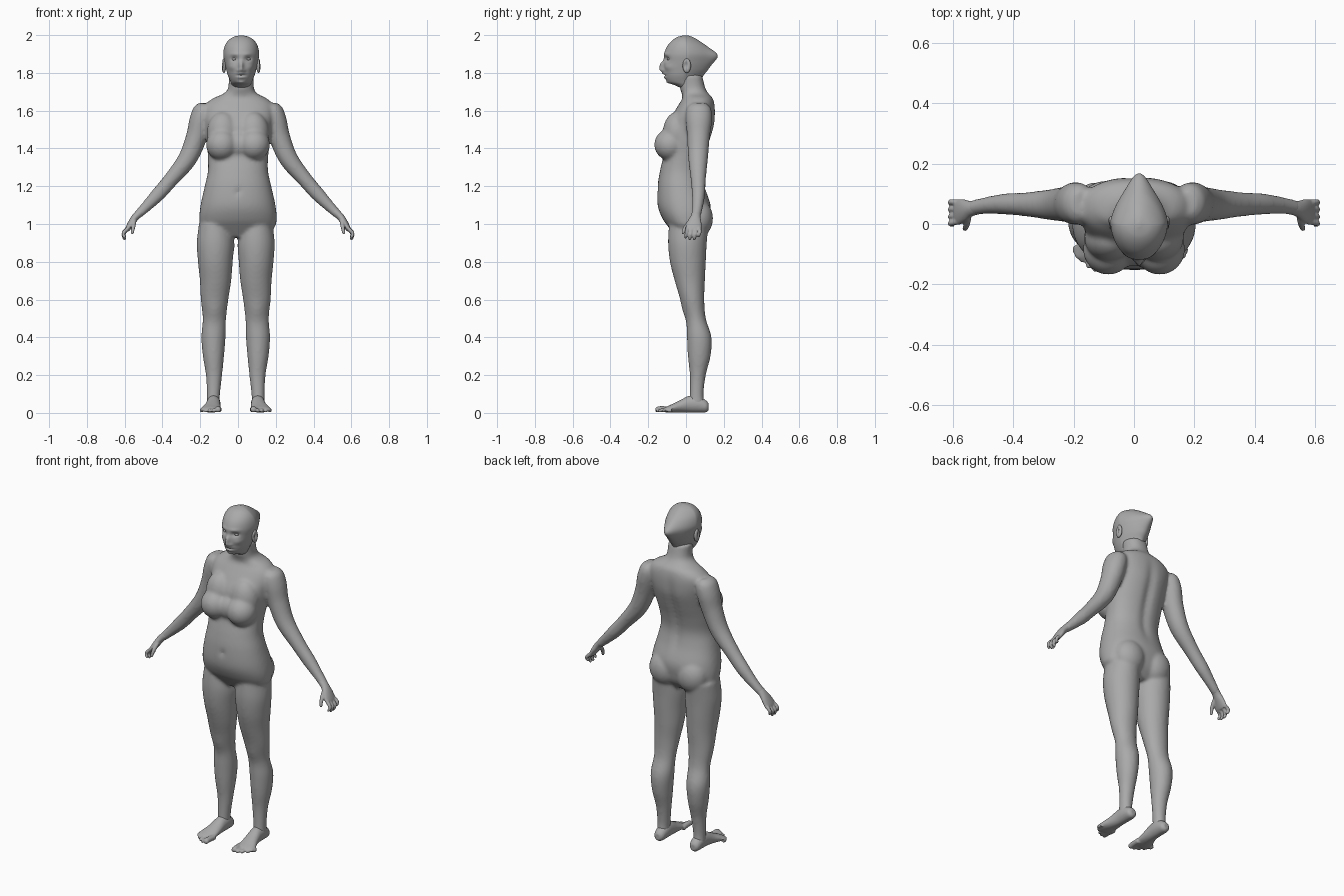
import bpy
import bmesh
from math import cos, sin, pi, exp, copysign
from mathutils import Vector, Matrix

cube = bpy.data.objects.get("Cube")
if cube:
    bpy.data.objects.remove(cube, do_unlink=True)

GREY = (0.4, 0.4, 0.4, 1)
clay = bpy.data.materials.new("clay grey")
clay.use_nodes = True
clay.diffuse_color = GREY
clay.node_tree.nodes["Principled BSDF"].inputs["Base Color"].default_value = GREY

X, Y, Z = Vector((1, 0, 0)), Vector((0, 1, 0)), Vector((0, 0, 1))


def spline(rows, steps=6):
    """Smoothly interpolate a table of section rows."""
    out, last = [], len(rows) - 1
    for i in range(last):
        quad = [rows[max(0, min(last, i + k))] for k in (-1, 0, 1, 2)]
        for s in range(steps):
            t = s / steps
            out.append([b + 0.5 * t * (c - a + t * (2 * a - 5 * b + 4 * c - d
                        + t * (3 * (b - c) + d - a))) for a, b, c, d in zip(*quad)])
    out.append(list(rows[last]))
    return out


def loft(bm, rows, plane=None, sides=32, power=1.0, taper=0.0, steps=6):
    """Skin rounded sections (x, y, z, half width, half depth) along a path."""
    rows = spline(rows, steps)
    points = [Vector(r[:3]) for r in rows]
    rings = []
    for i, (p, r) in enumerate(zip(points, rows)):
        if plane:
            u, v = plane
        else:
            t = (points[min(i + 1, len(points) - 1)] - points[max(i - 1, 0)]).normalized()
            v = (Y - t * Y.dot(t)).normalized()
            u = v.cross(t)
        ring = []
        for j in range(sides):
            c, s = cos(2 * pi * j / sides), sin(2 * pi * j / sides)
            c = copysign(abs(c) ** power, c) * (1 - taper * max(0, s))
            s = copysign(abs(s) ** power, s)
            ring.append(bm.verts.new(p + u * (max(r[3], 0.002) * c) + v * (max(r[4], 0.002) * s)))
        rings.append(ring)
    for a, b in zip(rings, rings[1:]):
        for j in range(sides):
            k = (j + 1) % sides
            bm.faces.new((a[j], a[k], b[k], b[j]))
    bm.faces.new(rings[0][::-1])
    bm.faces.new(rings[-1])


def stack(bm, rows, **options):
    """Loft level sections given as (x, z, half width, front y, back y)."""
    loft(bm, [(x, (f + b) / 2, z, w, (b - f) / 2) for x, z, w, f, b in rows],
         plane=(X, Y), **options)


def ball(bm, centre, radii):
    bmesh.ops.create_uvsphere(bm, u_segments=32, v_segments=20, radius=1,
                              matrix=Matrix.LocRotScale(Vector(centre), None, Vector(radii)))


def push(bm, centre, reach, offset):
    """Soft sculpt: drag the surface near a point."""
    centre, offset = Vector(centre), Vector(offset)
    for v in bm.verts:
        d = v.co - centre
        v.co += offset * exp(-sum((q / r) ** 2 for q, r in zip(d, reach)))


def mirror(bm, start=0):
    """Copy everything made since start to the other side."""
    verts = set(list(bm.verts)[start:])
    faces = [f for f in bm.faces if f.verts[0] in verts]
    copy = bmesh.ops.duplicate(bm, geom=list(verts) + faces)
    new = [g for g in copy["geom"] if isinstance(g, bmesh.types.BMVert)]
    bmesh.ops.scale(bm, vec=(-1, 1, 1), verts=new)


def finish(name, bm, voxel=0, smooth=0):
    bmesh.ops.recalc_face_normals(bm, faces=bm.faces)
    mesh = bpy.data.meshes.new(name)
    bm.to_mesh(mesh)
    bm.free()
    mesh.materials.append(clay)
    for p in mesh.polygons:
        p.use_smooth = True
    ob = bpy.data.objects.new(name, mesh)
    bpy.context.scene.collection.objects.link(ob)
    if voxel:
        fuse = ob.modifiers.new("fuse", "REMESH")
        fuse.mode = "VOXEL"
        fuse.voxel_size = voxel
        fuse.use_smooth_shade = True
        soften = ob.modifiers.new("soften", "SMOOTH")
        soften.factor = 0.5
        soften.iterations = smooth
    return ob


# Legs
LEAN = -0.012
body = bmesh.new()
stack(body, [(.11, 1.0, .085, -.09, .12), (.108, .9, .098, -.095, .11),
             (.108, .8, .092, -.085, .105), (.107, .7, .083, -.06, .1),
             (.112, .6, .073, -.03, .097), (.113, .5, .062, 0, .105),
             (.118, .4, .064, .005, .135), (.118, .3, .056, .01, .13),
             (.115, .2, .043, .02, .105), (.118, .1, .035, .02, .093),
             (.12, .04, .034, .015, .1)])
push(body, (.113, 0, .54), (.04, .05, .05), (0, -.008, 0))
mirror(body)
bmesh.ops.translate(body, vec=(LEAN, 0, 0), verts=body.verts)

# Torso and neck
stack(body, [(0, .93, .1, -.05, .07), (0, .98, .19, -.09, .11),
             (0, 1.03, .204, -.125, .125), (0, 1.1, .198, -.15, .13),
             (0, 1.2, .176, -.15, .1), (0, 1.28, .159, -.138, .088),
             (0, 1.36, .16, -.12, .102), (.003, 1.44, .167, -.112, .127),
             (.004, 1.52, .175, -.1, .15), (.005, 1.58, .185, -.07, .155),
             (.006, 1.63, .18, -.04, .152), (.01, 1.665, .142, -.02, .142),
             (.013, 1.69, .09, -.022, .12), (.016, 1.72, .068, -.032, .102),
             (.017, 1.79, .066, -.04, .085)], sides=64, power=.9)
for z in (1.25, 1.35, 1.45, 1.55):
    push(body, (0, .12, z), (.025, .06, .07), (0, -.012, 0))
push(body, (0, -.15, 1.17), (.012, .03, .015), (0, .012, 0))

# Paired bust, seat and arms
start = len(body.verts)
ball(body, (.085, -.083, 1.42), (.084, .085, .084))
ball(body, (.08, -.045, 1.48), (.085, .078, .115))
ball(body, (.09, .065, 1.03), (.092, .078, .1))
loft(body, [(.175, .068, 1.638, .03, .04), (.18, .068, 1.61, .053, .065),
            (.197, .068, 1.55, .06, .07), (.22, .066, 1.46, .056, .06),
            (.268, .064, 1.345, .05, .052), (.355, .065, 1.235, .04, .04),
            (.425, .066, 1.155, .037, .035), (.49, .061, 1.088, .028, .028),
            (.54, .052, 1.04, .021, .025)])
mirror(body, start)
ball(body, (0, -.075, 1.42), (.08, .065, .075))
finish("body", body, .009, 7)

# Hands
FINGERS = ((.073, .93), (.05, .915), (.026, .915), (.004, .925))
for side, label in ((1, "left"), (-1, "right")):
    hand = bmesh.new()
    loft(hand, [(.51, .057, 1.068, .022, .024), (.54, .051, 1.04, .02, .026),
                (.562, .045, 1.01, .018, .037), (.585, .039, .972, .013, .043),
                (.589, .039, .965, .006, .03)])
    for y, tip in FINGERS:
        mid = (tip + .975) / 2
        loft(hand, [(.575, y * .85 + .006, .985, .01, .01), (.602, y, mid + .008, .01, .01),
                    (.607, y - .003, mid - .006, .009, .009), (.6, y - .006, tip + .006, .008, .008),
                    (.597, y - .007, tip, .004, .004)], sides=12)
    loft(hand, [(.55, .035, 1.025, .014, .014), (.552, .01, 1.0, .012, .012),
                (.556, -.008, .975, .01, .01), (.56, -.016, .952, .008, .008),
                (.561, -.018, .946, .004, .004)], sides=12)
    bmesh.ops.scale(hand, vec=(side, 1, 1), verts=hand.verts)
    finish(label + "_hand", hand, .004, 3)

# Feet
for side, label in ((1, "left"), (-1, "right")):
    foot = bmesh.new()
    loft(foot, [(.117, .12, .032, .015, .018), (.117, .105, .035, .03, .032),
                (.117, .06, .047, .036, .045), (.118, .015, .046, .037, .044),
                (.122, -.03, .035, .042, .033), (.13, -.075, .024, .05, .022),
                (.134, -.108, .017, .05, .014), (.134, -.118, .015, .035, .009)],
         plane=(X, Z))
    for i in range(5):
        r = .016 if i == 0 else .0105
        x, tip = .093 + .022 * i, -.163 + .004 * i * i
        loft(foot, [(x - .004, -.08, .018, r, r), (x, tip + .03, r + .004, r, r),
                    (x, tip + .008, r + .002, r, r * .9), (x, tip, r, r * .5, r * .5)],
             plane=(X, Z), sides=12)
    bmesh.ops.scale(foot, vec=(side, 1, 1), verts=foot.verts)
    bmesh.ops.translate(foot, vec=(LEAN, 0, 0), verts=foot.verts)
    finish(label + "_foot", foot, .005, 4)

# Head, with the features sculpted into the face
HX = .017
head = bmesh.new()
stack(head, [(HX, 1.715, .045, -.015, .07), (HX, 1.735, .05, -.06, .075),
             (HX, 1.752, .056, -.098, .078), (HX, 1.785, .07, -.113, .092),
             (HX, 1.82, .08, -.116, .118), (HX, 1.86, .089, -.118, .135),
             (HX, 1.9, .095, -.116, .138), (HX, 1.94, .088, -.1, .11),
             (HX, 1.97, .07, -.075, .07), (HX, 1.99, .042, -.045, .035),
             (HX, 1.999, .006, -.01, .006)], sides=96, taper=.3, steps=9)
push(head, (HX, .14, 1.89), (.04, .04, .04), (0, .028, 0))
for z, reach, depth in ((1.85, .011, .012), (1.835, .012, .014), (1.816, .014, .02)):
    push(head, (HX, -.122, z), (reach, .05, .015), (0, -depth, 0))
for z, depth in ((1.796, -.008), (1.787, .006), (1.777, -.007), (1.748, -.008)):
    push(head, (HX, -.115, z), (.022, .05, .007), (0, depth, 0))
for side in (1, -1):
    push(head, (HX + side * .037, -.11, 1.874), (.02, .04, .013), (0, .014, 0))
    push(head, (HX + side * .035, -.11, 1.9), (.026, .04, .009), (0, -.004, 0))
    push(head, (HX + side * .016, -.118, 1.812), (.009, .03, .009), (0, -.006, 0))
    push(head, (HX + side * .045, -.09, 1.83), (.025, .04, .02), (side * .004, -.005, 0))
finish("head", head)

# Eyes and ears
for side, label in ((1, "left"), (-1, "right")):
    eye = bmesh.new()
    ball(eye, (HX + side * .036, -.089, 1.873), (.014, .012, .008))
    finish(label + "_eye", eye)
    ear = bmesh.new()
    ball(ear, (HX + side * .092, .004, 1.838), (.012, .022, .038))
    push(ear, (HX + side * .105, 0, 1.842), (.02, .01, .018), (side * -.012, 0, 0))
    finish(label + "_ear", ear)
